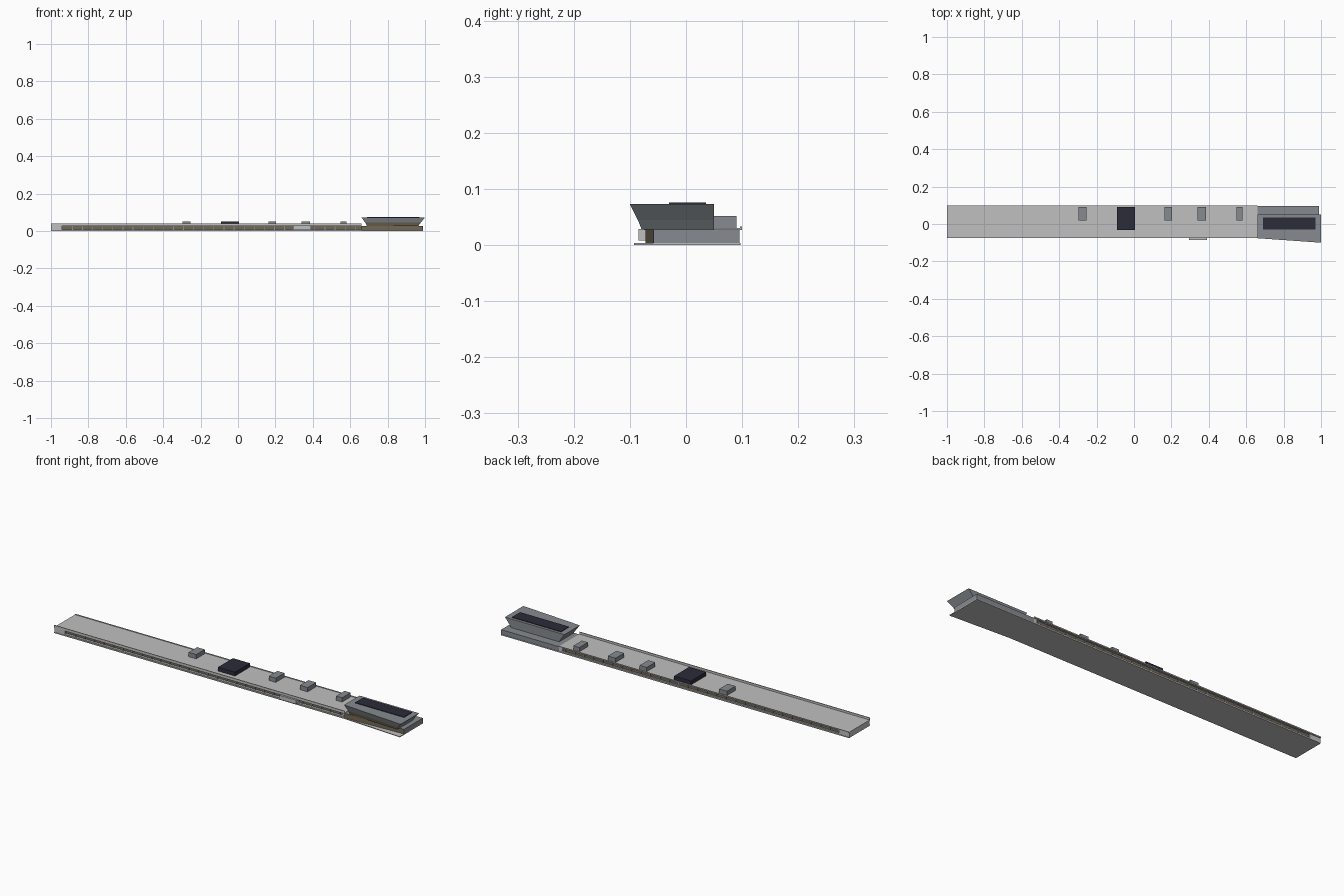
import bpy, bmesh

cube = bpy.data.objects.get("Cube")
if cube:
    bpy.data.objects.remove(cube, do_unlink=True)


def material(name, color):
    m = bpy.data.materials.new(name)
    m.use_nodes = True
    m.diffuse_color = (*color, 1)
    m.node_tree.nodes["Principled BSDF"].inputs["Base Color"].default_value = (*color, 1)
    return m


LIGHT = material("light concrete", (0.52, 0.53, 0.52))
GREY = material("grey panel", (0.24, 0.26, 0.28))
GLASS = material("bronze glass", (0.17, 0.14, 0.09))
DARK = material("dark roofing", (0.025, 0.025, 0.04))


def loft(name, bottom, top, z0, z1, mats):
    """Solid between two outlines with the same number of corners."""
    bm = bmesh.new()
    low = [bm.verts.new((x, y, z0)) for x, y in bottom]
    high = [bm.verts.new((x, y, z1)) for x, y in top]
    bm.faces.new(low[::-1])
    bm.faces.new(high)
    n = len(low)
    for i in range(n):
        j = (i + 1) % n
        bm.faces.new((low[i], low[j], high[j], high[i]))
    bmesh.ops.recalc_face_normals(bm, faces=bm.faces)
    mesh = bpy.data.meshes.new(name)
    bm.to_mesh(mesh)
    bm.free()
    for m in mats:
        mesh.materials.append(m)
    ob = bpy.data.objects.new(name, mesh)
    bpy.context.collection.objects.link(ob)
    return ob


def rect(x0, x1, y0, y1):
    return [(x0, y0), (x1, y0), (x1, y1), (x0, y1)]


def box(name, x0, x1, y0, y1, z0, z1, mat):
    outline = rect(x0, x1, y0, y1)
    return loft(name, outline, outline, z0, z1, [mat])


def glaze_front(ob):
    """Second material on the faces that look forward."""
    for p in ob.data.polygons:
        if p.normal.y < -0.7:
            p.material_index = 1


# Ground slab, splayed at the right-hand end
slab = [(-1, -0.074), (0.66, -0.074), (0.99, -0.093), (0.99, 0.097), (-1, 0.097)]
loft("ground_slab", slab, slab, 0, 0.004, [LIGHT])

# Long hall: glazed core, solid ends, sills and lintels
box("hall_glazing", -0.99, 0.66, -0.06, 0.088, 0.004, 0.028, GLASS)
box("left_end_block", -1, -0.94, -0.072, 0.095, 0.004, 0.028, LIGHT)
box("right_end_block", 0.64, 0.66, -0.06, 0.095, 0.004, 0.028, LIGHT)
for side, y0, y1 in (("front", -0.072, -0.058), ("back", 0.086, 0.095)):
    box(side + "_sill", -0.94, 0.66, y0, y1, 0.004, 0.009, LIGHT)
    box(side + "_lintel", -0.94, 0.66, y0, y1, 0.026, 0.028, LIGHT)

# Window mullions on both long sides
for i in range(29):
    x = -0.885 + i * 0.054
    box("front_mullion", x - 0.002, x + 0.002, -0.064, -0.058, 0.009, 0.026, GREY)
    box("back_mullion", x - 0.002, x + 0.002, 0.086, 0.092, 0.009, 0.026, GREY)

# Entrance porch
box("entrance_porch", 0.295, 0.39, -0.085, -0.058, 0.008, 0.029, LIGHT)

# Roof with raised edges
box("hall_roof", -1, 0.66, -0.075, 0.1, 0.027, 0.03, LIGHT)
box("front_parapet", -1, 0.66, -0.075, -0.071, 0.03, 0.041, LIGHT)
box("back_parapet", -1, 0.66, 0.096, 0.1, 0.03, 0.033, LIGHT)

# Rooftop units
for x, w in ((-0.275, 0.044), (0.182, 0.04), (0.362, 0.044), (0.564, 0.034)):
    box("roof_unit", x - w / 2, x + w / 2, 0.02, 0.09, 0.03, 0.052, GREY)
box("roof_plant_room", -0.092, 0.005, -0.032, 0.09, 0.03, 0.05, DARK)

# End building below the lounge
end = [(0.66, -0.072), (0.99, -0.058), (0.99, 0.095), (0.66, 0.095)]
glaze_front(loft("end_building", end, end, 0.004, 0.028, [GREY, GLASS]))

# Flared lounge: glazed lower part, solid upper part
low = [(0.69, -0.068), (0.965, -0.079), (0.965, 0.05), (0.69, 0.05)]
mid = [(0.68, -0.071), (0.977, -0.086), (0.977, 0.05), (0.68, 0.05)]
top = [(0.66, -0.076), (1, -0.1), (1, 0.05), (0.66, 0.05)]
glaze_front(loft("lounge_lower", low, mid, 0.028, 0.045, [GREY, GLASS]))
loft("lounge_upper", mid, top, 0.045, 0.073, [GREY])
box("lounge_skylight", 0.69, 0.97, -0.03, 0.036, 0.073, 0.076, DARK)
